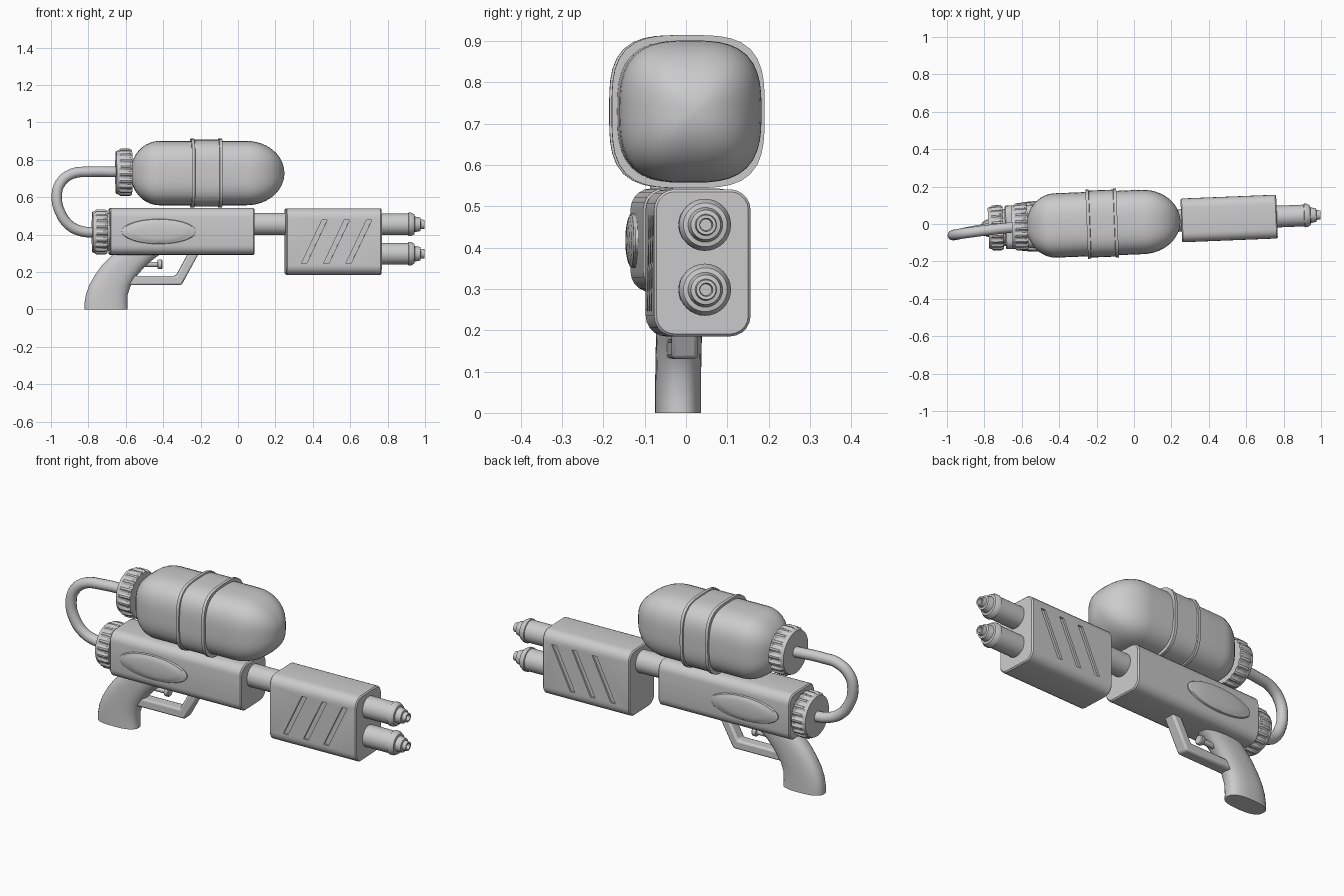
import bpy, bmesh
from math import sin, cos, pi, radians, atan
from mathutils import Matrix, Vector

if "Cube" in bpy.data.objects:
    bpy.data.objects.remove(bpy.data.objects["Cube"])

# whole toy is turned slightly about z
POSE = Matrix.Translation((0, 0.009, 0)) @ Matrix.Rotation(atan(0.04), 4, 'Z')


def smooth(mesh, angle=32):
    mesh.shade_smooth()
    mesh.set_sharp_from_angle(angle=radians(angle))


def loft(name, rings, angle=32):
    """Skin a list of equal-length point rings and cap both ends."""
    bm = bmesh.new()
    vs = [[bm.verts.new(p) for p in r] for r in rings]
    n = len(vs[0])
    for a, b in zip(vs, vs[1:]):
        for i in range(n):
            j = (i + 1) % n
            bm.faces.new((a[i], a[j], b[j], b[i]))
    bm.faces.new(vs[0][::-1])
    bm.faces.new(vs[-1])
    bmesh.ops.recalc_face_normals(bm, faces=bm.faces)
    mesh = bpy.data.meshes.new(name)
    bm.to_mesh(mesh)
    bm.free()
    smooth(mesh, angle)
    ob = bpy.data.objects.new(name, mesh)
    bpy.context.collection.objects.link(ob)
    ob.matrix_world = POSE
    return ob


def squircle(rx, ry, e=2.0, n=32):
    out = []
    for i in range(n):
        c, s = cos(2 * pi * i / n), sin(2 * pi * i / n)
        k = (abs(c) ** e + abs(s) ** e) ** (-1 / e)
        out.append((rx * c * k, ry * s * k))
    return out


def round_rect(hy, hz, r, seg=5):
    out = []
    for k, (sy, sz) in enumerate([(1, 1), (-1, 1), (-1, -1), (1, -1)]):
        for i in range(seg + 1):
            a = pi / 2 * (k + i / seg)
            out.append((sy * (hy - r) + r * cos(a), sz * (hz - r) + r * sin(a)))
    return out


def lathe(name, profile, cz, e=2.0, n=32, angle=32):
    """Profile of (x, radius) around a lengthwise axis at height cz."""
    return loft(name, [[(x, y, cz + z) for y, z in squircle(r, r, e, n)]
                       for x, r in profile], angle)


def rounded_block(name, x0, x1, z0, z1, hy, r):
    cz, c = (z0 + z1) / 2, 0.006
    rings = []
    for x, d in ((x0, c), (x0 + c, 0), (x1 - c, 0), (x1, c)):
        rings.append([(x, y, cz + z) for y, z in
                      round_rect(hy - d, (z1 - z0) / 2 - d, r - d)])
    return loft(name, rings)


def prism(name, pts, y0, y1, angle=32):
    return loft(name, [[(x, y, z) for x, z in pts] for y in (y0, y1)], angle)


# water tank with domed ends
prof = [(-0.42 - 0.155 * sin(t * pi / 20), max(0.172 * cos(t * pi / 20), 0.004))
        for t in range(10, 0, -1)]
prof += [(-0.42, 0.172), (-0.2, 0.172), (0.045, 0.172)]
prof += [(0.045 + 0.203 * sin(t * pi / 24), max(0.172 * cos(t * pi / 24), 0.004))
         for t in range(1, 13)]
lathe("water_tank", prof, 0.729, 3.0, 48, 50)

# band around the tank, with raised edges
lathe("tank_band", [(-0.253, 0.168), (-0.253, 0.185), (-0.237, 0.185), (-0.235, 0.179),
                    (-0.106, 0.179), (-0.104, 0.185), (-0.088, 0.185), (-0.088, 0.168)],
      0.729, 3.4, 48)


# ribbed screw caps
def screw_cap(name, x0, x1, cz, r, teeth=20):
    rings = []
    w = x1 - x0
    for t, k, ribs in ((0, 0.90, 0), (0.1, 0.92, 0), (0.18, 0.94, 0.5), (0.28, 1, 1),
                       (0.85, 1, 1), (1, 0.95, 0.5)):
        ring = []
        for i in range(teeth * 4):
            a = 2 * pi * (i + 0.5) / (teeth * 4)
            q = r * (k - (0.075 * ribs if i % 4 >= 2 else 0))
            ring.append((x0 + t * w, q * cos(a), cz + q * sin(a)))
        rings.append(ring)
    loft(name, rings)


screw_cap("tank_cap", -0.653, -0.568, 0.733, 0.127)
screw_cap("body_cap", -0.779, -0.70, 0.414, 0.121)
lathe("body_cap_neck", [(-0.71, 0.10), (-0.68, 0.10)], 0.414)

# hose from the tank cap to the body cap
cu = bpy.data.curves.new("hose", 'CURVE')
cu.dimensions = '3D'
cu.bevel_depth, cu.bevel_resolution, cu.resolution_u = 0.028, 4, 4
cu.use_fill_caps = True
path = [(-0.64, 0, 0.735), (-0.80, -0.012, 0.736), (-0.89, -0.02, 0.725),
        (-0.952, -0.027, 0.675), (-0.971, -0.03, 0.60), (-0.953, -0.028, 0.52),
        (-0.905, -0.02, 0.452), (-0.84, -0.01, 0.419), (-0.76, 0, 0.412)]
sp = cu.splines.new('BEZIER')
sp.bezier_points.add(len(path) - 1)
for bp, co in zip(sp.bezier_points, path):
    bp.co = co
    bp.handle_left_type = bp.handle_right_type = 'AUTO'
hose = bpy.data.objects.new("hose", cu)
bpy.context.collection.objects.link(hose)
hose.matrix_world = POSE

# main body and front barrel tube
rounded_block("main_body", -0.69, 0.085, 0.292, 0.543, 0.116, 0.05)
lathe("front_tube", [(0.06, 0.06), (0.27, 0.06)], 0.457)

# oval side panels
for side, label in ((-1, "front"), (1, "back")):
    loft("oval_panel_" + label,
         [[(-0.428 + x * k, side * y, 0.417 + z * k) for x, z in squircle(0.199, 0.067, 2, 40)]
          for y, k in ((0.10, 1), (0.122, 1), (0.126, 0.97), (0.126, 0.92), (0.130, 0.85),
                       (0.134, 0.6), (0.136, 0.25))], 40)

# pump handle with slanted grooves on both sides
handle = rounded_block("pump_handle", 0.253, 0.765, 0.185, 0.541, 0.117, 0.05)
cutters = []
for side in (-1, 1):
    for i in range(3):
        x = 0.335 + i * 0.119
        c = prism("groove_cutter", [(x, 0.247), (x + 0.028, 0.247), (x + 0.138, 0.478),
                                    (x + 0.110, 0.478)], side * 0.107, side * 0.15)
        c.hide_render = True
        m = handle.modifiers.new("groove", 'BOOLEAN')
        m.operation, m.solver, m.object = 'DIFFERENCE', 'EXACT', c
        cutters.append(c)
deps = bpy.context.evaluated_depsgraph_get()
grooved = bpy.data.meshes.new_from_object(handle.evaluated_get(deps))
handle.modifiers.clear()
handle.data = grooved
smooth(grooved)
for c in cutters:
    bpy.data.objects.remove(c)

# twin nozzles
for cz, label in ((0.455, "upper"), (0.298, "lower")):
    lathe("nozzle_" + label,
          [(0.75, 0.058), (0.91, 0.058), (0.912, 0.063), (0.925, 0.063), (0.943, 0.053),
           (0.945, 0.042), (0.975, 0.036), (0.977, 0.026), (0.998, 0.024),
           (0.998, 0.016), (0.975, 0.014)], cz)

# pistol grip
rings = []
for z, xl, xr in ((0, -0.822, -0.590), (0.03, -0.822, -0.592), (0.08, -0.814, -0.59),
                  (0.13, -0.796, -0.573), (0.18, -0.768, -0.541), (0.23, -0.733, -0.498),
                  (0.275, -0.69, -0.445), (0.32, -0.64, -0.38)):
    rings.append([((xl + xr) / 2 + x, y, z) for x, y in squircle((xr - xl) / 2, 0.055, 2.6, 32)])
loft("grip", rings, 50)

# trigger guard
guard = prism("trigger_guard", [(-0.60, 0.13), (-0.303, 0.13), (-0.205, 0.31),
                                (-0.262, 0.31), (-0.332, 0.18), (-0.60, 0.18)], -0.032, 0.032)
bev = guard.modifiers.new("bevel", 'BEVEL')
bev.width, bev.segments = 0.01, 2

# trigger button on a pin
lathe("trigger", [(-0.54, 0.014), (-0.432, 0.014), (-0.43, 0.022), (-0.425, 0.025),
                  (-0.410, 0.025), (-0.405, 0.021)], 0.241, 2, 20)
